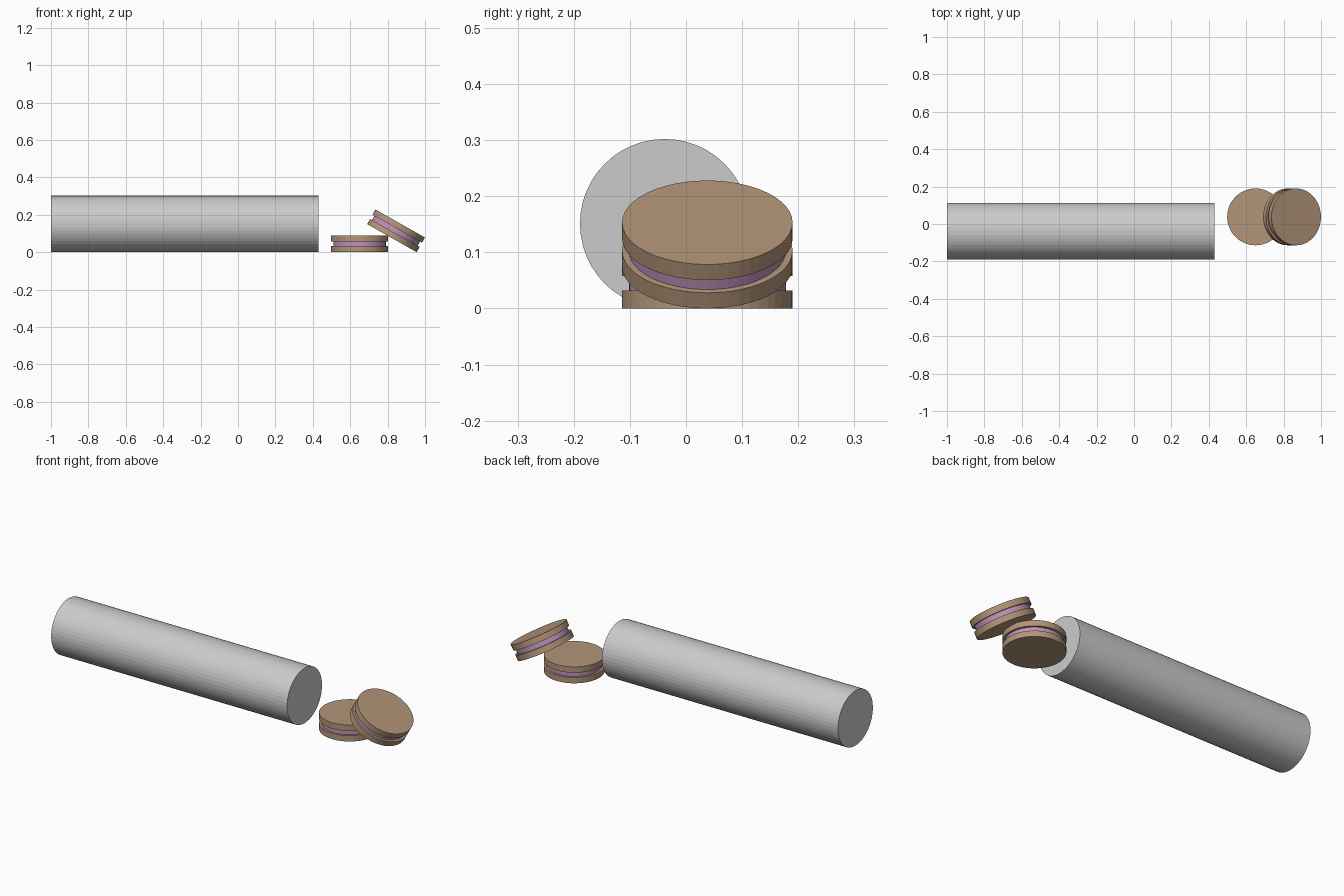
import bpy
import math
from mathutils import Matrix

cube = bpy.data.objects.get("Cube")
if cube:
    bpy.data.objects.remove(cube, do_unlink=True)


def make_material(name, color):
    mat = bpy.data.materials.new(name)
    mat.use_nodes = True
    mat.diffuse_color = (*color, 1)
    mat.node_tree.nodes["Principled BSDF"].inputs["Base Color"].default_value = (*color, 1)
    return mat


grey = make_material("light grey", (0.6, 0.6, 0.6))
biscuit = make_material("biscuit brown", (0.45, 0.30, 0.19))
cream = make_material("pink cream", (0.52, 0.29, 0.50))


def disc(name, radius, depth, matrix, mat, sides=48):
    bpy.ops.mesh.primitive_cylinder_add(vertices=sides, radius=radius, depth=depth)
    obj = bpy.context.object
    obj.name = name
    obj.matrix_world = matrix
    obj.data.materials.append(mat)


def cookie(name, center, tilt):
    # Two wafers with a narrower filling between them
    base = Matrix.Translation(center) @ Matrix.Rotation(tilt, 4, 'Y')
    wafer, filling = 0.032, 0.026
    offset = (wafer + filling) / 2
    for label, z in (("bottom", -offset), ("top", offset)):
        disc(f"{name}_{label}_wafer", 0.152, wafer,
             base @ Matrix.Translation((0, 0, z)), biscuit)
    disc(f"{name}_filling", 0.14, filling, base, cream)


# Long packet lying along x
disc("packet_tube", 0.151, 1.43,
     Matrix.Translation((-0.285, -0.038, 0.151)) @ Matrix.Rotation(math.pi / 2, 4, 'Y'), grey)

# One cookie flat, one leaning on it
cookie("flat_cookie", (0.65, 0.038, 0.045), 0)
cookie("leaning_cookie", (0.845, 0.038, 0.114), math.radians(29.5))
